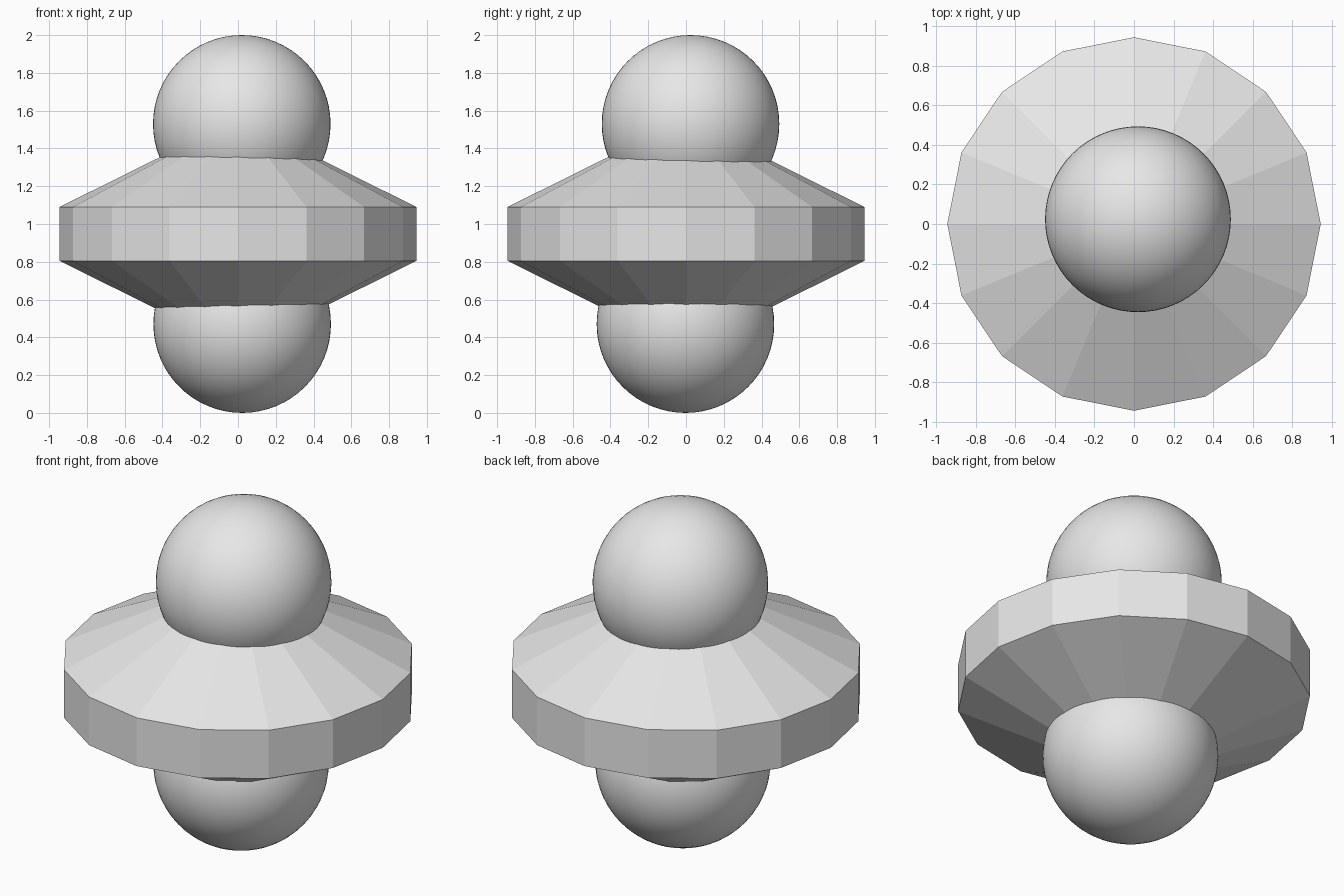
import bpy
import math

cube = bpy.data.objects.get("Cube")
if cube:
    bpy.data.objects.remove(cube, do_unlink=True)

# Single grey material
grey = bpy.data.materials.new("light_grey")
grey.use_nodes = True
grey.diffuse_color = (0.8, 0.8, 0.8, 1)
bsdf = next(n for n in grey.node_tree.nodes if n.type == 'BSDF_PRINCIPLED')
bsdf.inputs["Base Color"].default_value = (0.8, 0.8, 0.8, 1)


def lathe(name, profile, sides):
    """Revolve a (radius, height) profile into a capped, flat-faced solid."""
    verts, faces = [], []
    for radius, z in profile:
        for i in range(sides):
            a = math.tau * i / sides
            verts.append((radius * math.cos(a), radius * math.sin(a), z))
    for row in range(len(profile) - 1):
        for i in range(sides):
            j = (i + 1) % sides
            low, high = row * sides, (row + 1) * sides
            faces.append((low + i, low + j, high + j, high + i))
    faces.append(tuple(reversed(range(sides))))
    faces.append(tuple(range(len(verts) - sides, len(verts))))
    mesh = bpy.data.meshes.new(name)
    mesh.from_pydata(verts, [], faces)
    mesh.materials.append(grey)
    obj = bpy.data.objects.new(name, mesh)
    bpy.context.collection.objects.link(obj)
    return obj


def ball(name, radius, location):
    bpy.ops.mesh.primitive_uv_sphere_add(
        segments=64, ring_count=32, radius=radius, location=location)
    obj = bpy.context.object
    obj.name = name
    obj.data.materials.append(grey)
    bpy.ops.object.shade_smooth()
    return obj


# Sixteen-sided disc: sloped underside, upright rim, sloped top
lathe("faceted_disc",
      [(0.3, 0.485), (0.945, 0.805), (0.945, 1.09), (0.3, 1.41)], 16)

# Smooth balls, slightly off centre, sunk into the disc
ball("upper_ball", 0.47, (0.02, 0.024, 1.53))
ball("lower_ball", 0.47, (0.022, -0.003, 0.47))
